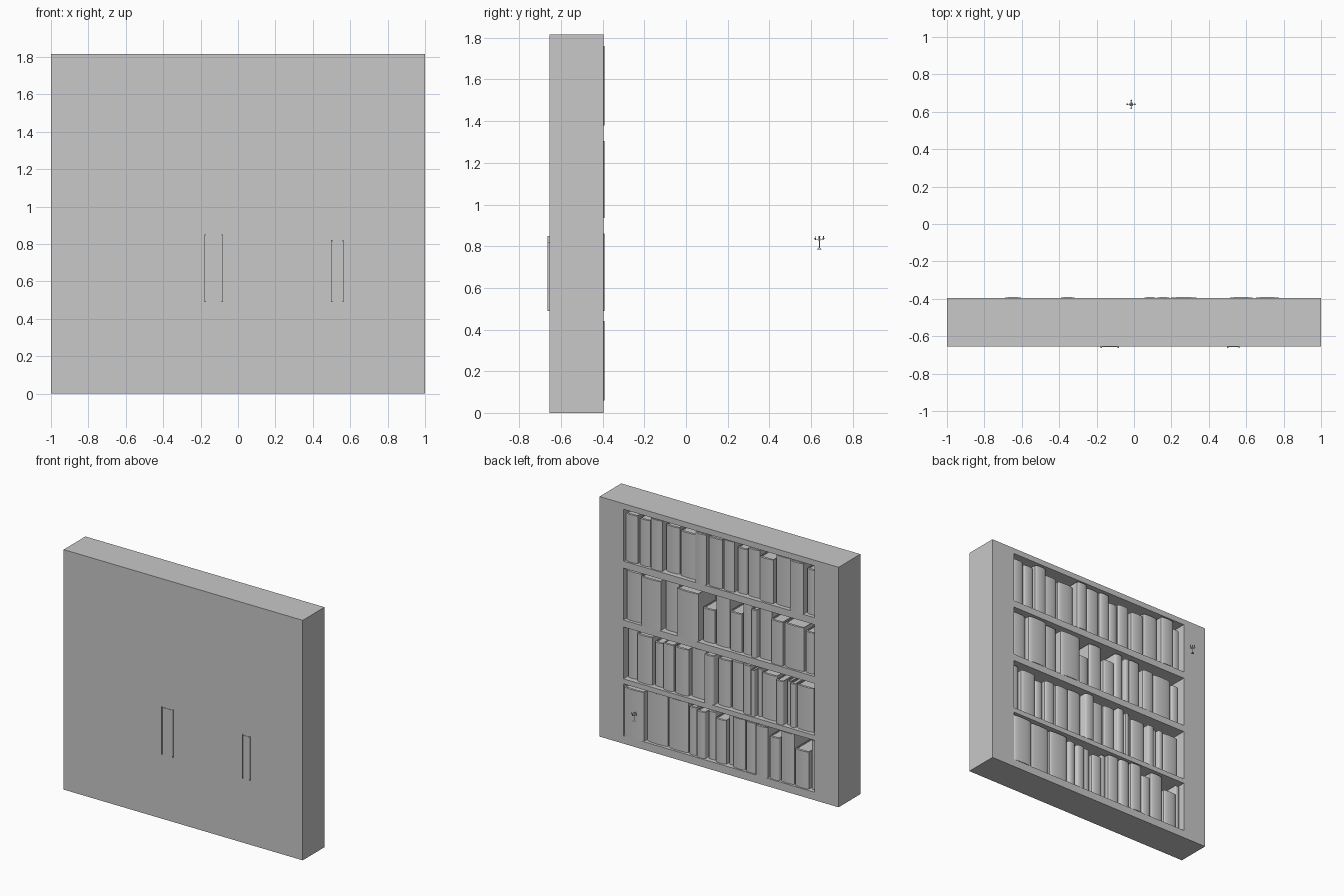
import bpy, bmesh, math, random
from mathutils import Vector, Matrix

random.seed(4)
cube = bpy.data.objects.get("Cube")
if cube:
    bpy.data.objects.remove(cube, do_unlink=True)

grey = bpy.data.materials.new("plain grey")
grey.use_nodes = True
colour = (0.58, 0.58, 0.58, 1)
grey.diffuse_color = colour
grey.node_tree.nodes["Principled BSDF"].inputs["Base Color"].default_value = colour


def add_box(bm, low, high):
    low, high = Vector(low), Vector(high)
    place = Matrix.Translation((low + high) / 2) @ Matrix.Diagonal((*(high - low), 1))
    bmesh.ops.create_cube(bm, size=1, matrix=place)


def add_prism(bm, outline, bottom, top):
    face = bm.faces.new([bm.verts.new((x, y, bottom)) for x, y in outline])
    extruded = bmesh.ops.extrude_face_region(bm, geom=[face])["geom"]
    verts = [v for v in extruded if isinstance(v, bmesh.types.BMVert)]
    bmesh.ops.translate(bm, verts=verts, vec=(0, 0, top - bottom))


def add_cone(bm, centre, r_low, r_high, height, sides=12, turn=None):
    place = Matrix.Translation(centre) @ (turn or Matrix())
    bmesh.ops.create_cone(bm, cap_ends=True, segments=sides, radius1=r_low,
                          radius2=r_high, depth=height, matrix=place)


def finish(bm, name, smooth=True):
    bmesh.ops.recalc_face_normals(bm, faces=bm.faces)
    mesh = bpy.data.meshes.new(name)
    bm.to_mesh(mesh)
    bm.free()
    mesh.materials.append(grey)
    obj = bpy.data.objects.new(name, mesh)
    bpy.context.collection.objects.link(obj)
    if smooth:
        bpy.ops.object.select_all(action='DESELECT')
        bpy.context.view_layer.objects.active = obj
        obj.select_set(True)
        bpy.ops.object.shade_smooth_by_angle(angle=math.radians(35))
    return obj


FRONT, BACK, PANEL = -0.655, -0.395, -0.64
HALF_OPENING = 0.8
FLOORS = (1.38, 0.935, 0.49, 0.06)

# Cabinet: a solid slab with four open compartments
bm = bmesh.new()
add_box(bm, (-1, FRONT, 0), (1, BACK, 1.815))
cabinet = finish(bm, "cabinet", smooth=False)

bm = bmesh.new()
for floor in FLOORS:
    add_box(bm, (-HALF_OPENING, PANEL, floor), (HALF_OPENING, BACK + 0.1, floor + 0.392))
cutter = finish(bm, "compartment_cutter", smooth=False)
cutter.hide_render = True
cut = cabinet.modifiers.new("compartments", 'BOOLEAN')
cut.operation = 'DIFFERENCE'
cut.solver = 'EXACT'
cut.object = cutter
bpy.context.view_layer.objects.active = cabinet
bpy.ops.object.modifier_apply(modifier=cut.name)
bpy.data.objects.remove(cutter, do_unlink=True)


# Book: rounded spine and two boards around a page block
def add_book(bm, x, width, floor, height, fore, spine):
    board = min(0.007, width * 0.2)
    half, bulge = width / 2, min(0.012, width * 0.2)
    shoulder = spine - bulge
    arc = [(x + half * math.cos(math.pi * i / 8),
            shoulder + bulge * math.sin(math.pi * i / 8)) for i in range(9)]
    inner = half - board
    outline = [(x + half, fore)] + arc + [
        (x - half, fore), (x - inner, fore), (x - inner, shoulder - board),
        (x + inner, shoulder - board), (x + inner, fore)]
    add_prism(bm, outline, floor, floor + height)
    add_box(bm, (x - inner, fore + 0.006, floor + 0.006),
            (x + inner, shoulder - board, floor + height - 0.006))


# Books per shelf: space taken and height, in hundredths
ROWS = (
    ((11, 36), (10, 35), (11, 38), (12.5, 35), (15, 34), (10, 38), (12.5, 37),
     (10, 38), (9, 34), (11, 36), (12.5, 33), (14, 37), (12.5, 38), (8, 34)),
    ((14, 37), (17.5, 37), (12.5, 38), (19, 36), (11, 25), (12.5, 38), (11, 29),
     (8, 38), (5, 36), (11.5, 38), (11, 33), (17, 33), (8, 31)),
    ((9, 38), (14, 36), (8, 33), (10, 35), (12.5, 35), (13.5, 37), (9, 37),
     (11.5, 35), (11, 36), (7, 37), (3.5, 35), (4, 36), (13.5, 34), (7, 33),
     (4, 33), (5, 33), (15, 33)),
    ((17.5, 37), (18, 38), (17.5, 38), (7, 36), (8, 35), (7, 36), (10, 33),
     (5, 37), (11, 38), (9, 38), (11, 38), (9, 32), (12, 38), (12.5, 28), (4.5, 37)),
)
THROUGH = {(2, 2), (2, 8)}          # deep books that push through the panel
FLUSH = {(0, 5), (0, 12), (1, 1), (1, 3), (2, 6), (3, 0), (3, 10)}

for r, (row, floor) in enumerate(zip(ROWS, FLOORS)):
    bm = bmesh.new()
    edge = HALF_OPENING - 0.005
    for b, (space, tall) in enumerate(row):
        space /= 100
        width = space - min(0.012, space * 0.2)
        spine = BACK - random.uniform(0.005, 0.04)
        fore = max(PANEL + 0.004, spine - random.uniform(0.18, 0.22))
        if (r, b) in THROUGH:
            spine, fore = BACK - 0.035, FRONT - 0.009
        elif (r, b) in FLUSH:
            spine = BACK + 0.005
        add_book(bm, edge - width / 2, width, floor, tall / 100, fore, spine)
        edge -= space
    finish(bm, f"books_shelf_{r + 1}")

# Small branched candlestick standing apart behind the cabinet
bm = bmesh.new()
cx, cy, base = -0.015, 0.64, 0.785
add_cone(bm, (cx, cy, base + 0.004), 0.011, 0.003, 0.008)
add_cone(bm, (cx, cy, base + 0.03), 0.002, 0.002, 0.055, 8)
add_cone(bm, (cx, cy, base + 0.045), 0.006, 0.006, 0.004)
add_cone(bm, (cx, cy, base + 0.06), 0.003, 0.005, 0.01, 8)
for k in range(4):
    turn = Matrix.Rotation(k * math.pi / 2, 4, 'Z')
    out = turn @ Vector((1, 0, 0))
    arm_turn = turn @ Matrix.Rotation(math.pi / 2, 4, 'Y')
    centre = Vector((cx, cy, base))
    add_cone(bm, centre + out * 0.01 + Vector((0, 0, 0.045)), 0.0015, 0.0015, 0.02, 6, arm_turn)
    add_cone(bm, centre + out * 0.02 + Vector((0, 0, 0.05)), 0.002, 0.005, 0.008, 8)
    add_cone(bm, centre + out * 0.02 + Vector((0, 0, 0.058)), 0.002, 0.002, 0.01, 6)
finish(bm, "candlestick")
